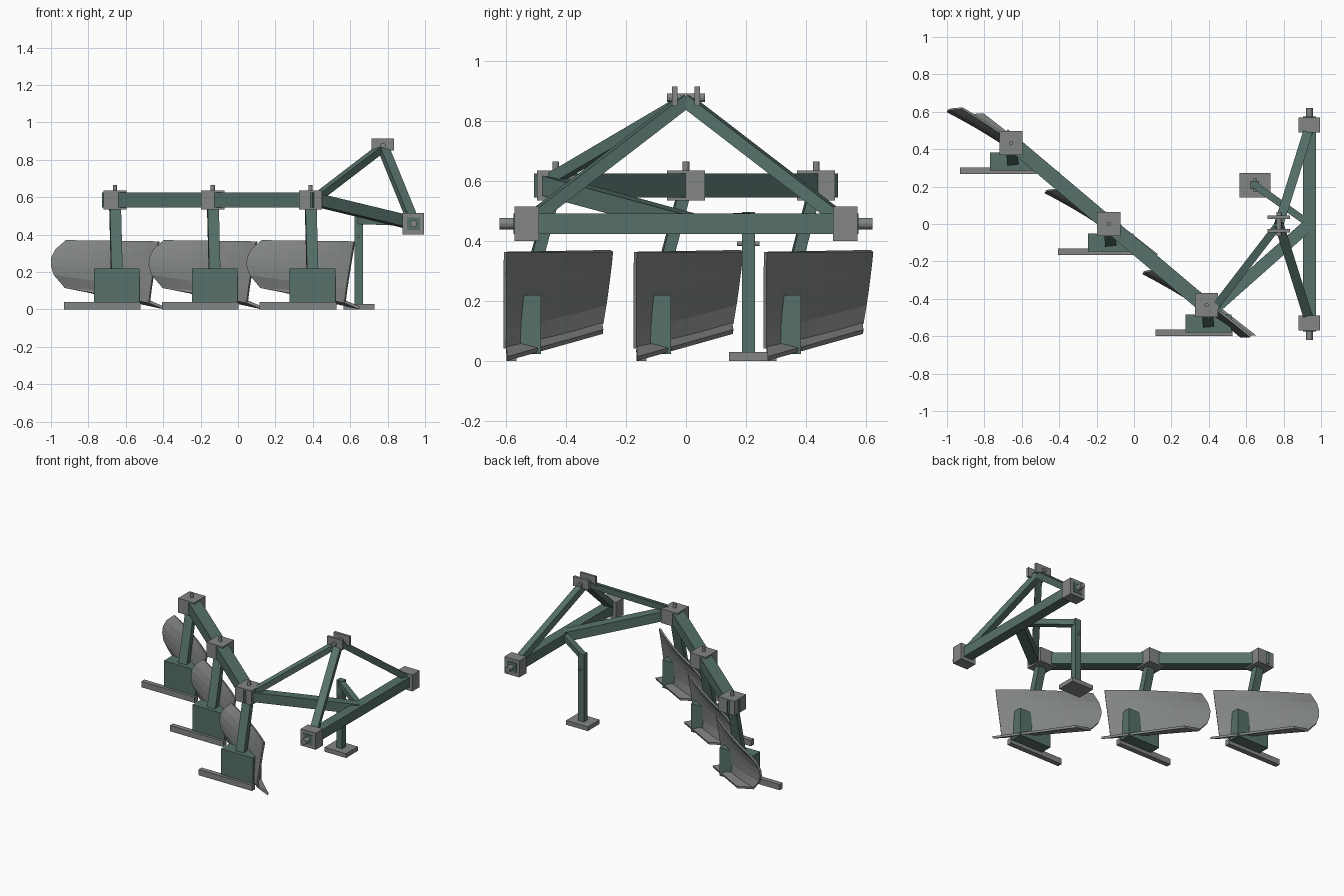
import bpy, bmesh
from mathutils import Vector, Matrix

if "Cube" in bpy.data.objects:
    bpy.data.objects.remove(bpy.data.objects["Cube"])


def material(name, rgb):
    m = bpy.data.materials.new(name)
    m.diffuse_color = (*rgb, 1)
    m.use_nodes = True
    m.node_tree.nodes["Principled BSDF"].inputs["Base Color"].default_value = m.diffuse_color
    return m


GREEN = material("frame green", (0.095, 0.165, 0.145))
GREY = material("worn steel grey", (0.225, 0.24, 0.235))


def finish(name, bm, mat):
    bmesh.ops.recalc_face_normals(bm, faces=bm.faces)
    me = bpy.data.meshes.new(name)
    bm.to_mesh(me)
    bm.free()
    me.materials.append(mat)
    ob = bpy.data.objects.new(name, me)
    bpy.context.collection.objects.link(ob)
    return ob


def box(name, centre, size, mat):
    bm = bmesh.new()
    bmesh.ops.create_cube(bm, size=1, matrix=Matrix.Translation(centre) @ Matrix.Diagonal((*size, 1)))
    return finish(name, bm, mat)


def along(a, b):
    """Matrix placing local z along a-b, local y towards world up."""
    a, b = Vector(a), Vector(b)
    d = b - a
    return Matrix.Translation((a + b) / 2) @ d.to_track_quat('Z', 'Y').to_matrix().to_4x4(), d.length


def bar(name, a, b, w, h, mat):
    m, length = along(a, b)
    bm = bmesh.new()
    bmesh.ops.create_cube(bm, size=1, matrix=m @ Matrix.Diagonal((w, h, length, 1)))
    return finish(name, bm, mat)


def pin(name, a, b, r, mat, sides=12):
    m, length = along(a, b)
    bm = bmesh.new()
    bmesh.ops.create_cone(bm, cap_ends=True, segments=sides, radius1=r, radius2=r, depth=length, matrix=m)
    return finish(name, bm, mat)


def sheet(name, rows, origin, thick, mat):
    """Curved plate from rows of points, given thickness by a modifier."""
    bm = bmesh.new()
    grid = [[bm.verts.new(p) for p in row] for row in rows]
    for r0, r1 in zip(grid, grid[1:]):
        for i in range(len(r0) - 1):
            bm.faces.new((r0[i], r0[i + 1], r1[i + 1], r1[i]))
    ob = finish(name, bm, mat)
    ob.location = origin
    mod = ob.modifiers.new("thickness", 'SOLIDIFY')
    mod.thickness = thick
    mod.offset = 0
    return ob


# Main diagonal beam
bar("main_beam", (0.425, -0.475, 0.585), (-0.70, 0.475, 0.585), 0.08, 0.08, GREEN)

# Mouldboard end profiles, bottom to top (relative to each clamp)
NOSE = [(0.185, -0.17, 0.042), (0.193, -0.17, 0.105), (0.203, -0.17, 0.17),
        (0.213, -0.17, 0.235), (0.224, -0.17, 0.30), (0.235, -0.168, 0.363)]
TAIL = [(-0.27, 0.153, 0.122), (-0.325, 0.163, 0.185), (-0.34, 0.17, 0.235),
        (-0.338, 0.175, 0.275), (-0.315, 0.181, 0.32), (-0.26, 0.186, 0.367)]
BULGE = Vector((0.58, 0.81, 0)) * 0.013


def mouldboard_rows(n=8):
    rows = []
    for a, b in zip(NOSE, TAIL):
        rows.append([Vector(a).lerp(Vector(b), i / n) + BULGE * (4 * i / n * (1 - i / n))
                     for i in range(n + 1)])
    return rows


# Three plough bodies hung along the beam
for i in range(3):
    x, y = 0.388 - 0.523 * i, -0.433 + 0.433 * i
    tag = f"_{i + 1}"
    box("beam_clamp" + tag, (x, y, 0.585), (0.124, 0.126, 0.1), GREY)
    pin("clamp_bolt" + tag, (x, y, 0.60), (x, y, 0.665), 0.011, GREY)
    bar("leg" + tag, (x, y, 0.585), (x + 0.011, y - 0.115, 0.15), 0.06, 0.04, GREEN)
    box("frog" + tag, (x + 0.01, y - 0.098, 0.122), (0.244, 0.096, 0.195), GREEN)
    box("landside" + tag, (x - 0.067, y - 0.148, 0.02), (0.41, 0.034, 0.04), GREY)
    sheet("mouldboard" + tag, mouldboard_rows(), (x, y, 0), 0.012, GREY)
    share = [[Vector((0.182, -0.165, 0.042)), Vector((-0.27, 0.153, 0.122))],
             [Vector((0.262, -0.163, 0.008)), Vector((-0.147, 0.157, 0.098))]]
    sheet("share" + tag, share, (x, y, 0), 0.015, GREY)

# Hitch cross bar with end blocks and lower pins
bar("cross_bar", (0.938, -0.574, 0.458), (0.938, 0.574, 0.458), 0.068, 0.068, GREEN)
TOP = (0.775, 0, 0.868)
for s, side in ((-1, "left"), (1, "right")):
    box("end_block_" + side, (0.938, s * 0.53, 0.458), (0.115, 0.08, 0.115), GREY)
    pin("lower_pin_" + side, (0.938, s * 0.55, 0.458), (0.938, s * 0.62, 0.458), 0.019, GREY)
    bar("mast_strut_" + side, (0.938, s * 0.52, 0.468), TOP, 0.05, 0.042, GREEN)
    box("top_lug_" + side, (0.775, s * 0.037, 0.882), (0.12, 0.018, 0.065), GREY)
pin("top_pin", (0.775, -0.063, 0.877), (0.775, 0.063, 0.877), 0.014, GREY)

# Stays from the hitch back to the beam
bar("top_stay", TOP, (0.425, -0.455, 0.60), 0.042, 0.038, GREEN)
bar("lower_stay", (0.938, 0, 0.46), (0.42, -0.46, 0.585), 0.065, 0.065, GREEN)

# Parking stand
bar("stand_arm", (0.938, 0, 0.465), (0.645, 0.208, 0.475), 0.038, 0.038, GREEN)
box("stand_post", (0.646, 0.208, 0.258), (0.044, 0.042, 0.477), GREEN)
box("stand_foot", (0.646, 0.208, 0.015), (0.166, 0.13, 0.03), GREY)
pin("stand_pin", (0.646, 0.17, 0.391), (0.646, 0.244, 0.391), 0.008, GREY)
